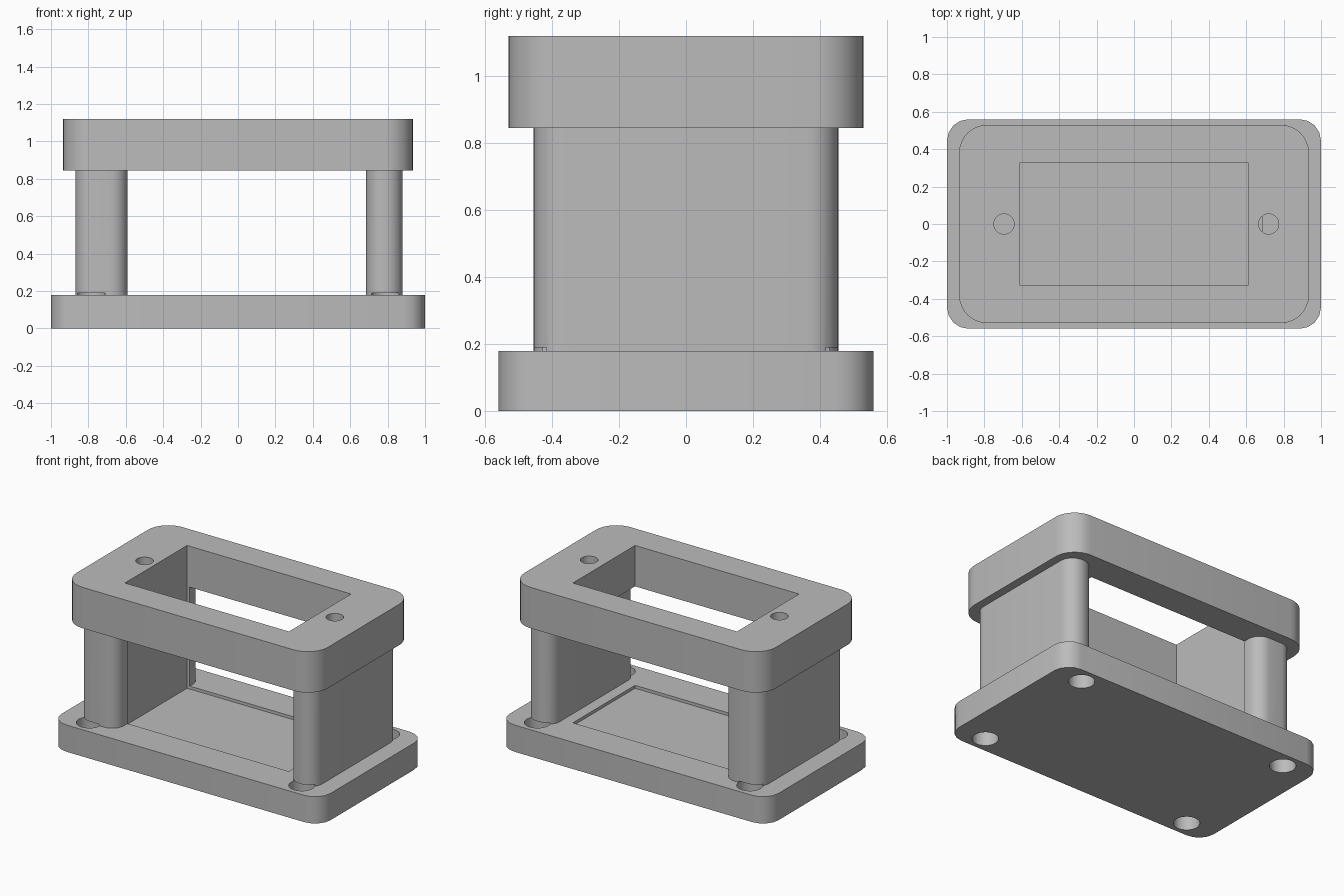
import bpy, bmesh
from math import cos, sin, pi

cube = bpy.data.objects.get("Cube")
if cube:
    bpy.data.objects.remove(cube, do_unlink=True)

grey = bpy.data.materials.new("plain grey")
grey.use_nodes = True
color = (0.5, 0.5, 0.5, 1)
grey.diffuse_color = color
grey.node_tree.nodes["Principled BSDF"].inputs["Base Color"].default_value = color


def prism(name, x0, x1, y, z0, z1, r=0.0, segs=6):
    """Upright block from x0 to x1, -y to y, with rounded vertical corners."""
    corners = [(x1 - r, y - r), (x0 + r, y - r), (x0 + r, r - y), (x1 - r, r - y)]
    outline = []
    for i, (cx, cy) in enumerate(corners):
        for k in range(segs + 1 if r else 1):
            a = pi / 2 * (i + k / segs)
            outline.append((cx + r * cos(a), cy + r * sin(a)))
    bm = bmesh.new()
    face = bm.faces.new([bm.verts.new((px, py, z0)) for px, py in outline])
    top = bmesh.ops.extrude_face_region(bm, geom=[face])["geom"]
    bmesh.ops.translate(bm, vec=(0, 0, z1 - z0),
                        verts=[v for v in top if isinstance(v, bmesh.types.BMVert)])
    bmesh.ops.recalc_face_normals(bm, faces=bm.faces)
    mesh = bpy.data.meshes.new(name)
    bm.to_mesh(mesh)
    bm.free()
    mesh.materials.append(grey)
    obj = bpy.data.objects.new(name, mesh)
    bpy.context.collection.objects.link(obj)
    return obj


def peg(name, x, y, r, z0, z1):
    """Round cutter standing at x, y."""
    obj = prism(name, -r, r, r, z0, z1, r * 0.999, 8)
    obj.location = (x, y, 0)
    return obj


# Main parts
base = prism("base_plate", -1, 1, 0.56, 0, 0.18, 0.115, 4)
top = prism("top_frame", -0.935, 0.935, 0.53, 0.845, 1.12, 0.15, 8)
left_wall = prism("left_wall", 0.685, 0.88, 0.455, 0.18, 0.845, 0.094, 8)
right_wall = prism("right_wall", -0.87, -0.59, 0.455, 0.18, 0.845, 0.09, 8)

# Cutters: central opening, corner bolt holes, top pin holes
opening = prism("opening_cutter", -0.61, 0.61, 0.33, 0.16, 1.3)
bolts = [peg("bolt_cutter", sx * 0.79, sy * 0.45, 0.08, -0.1, 0.19)
         for sx in (-1, 1) for sy in (-1, 1)]
pins = [peg("pin_cutter", x, 0, 0.054, 0.8, 1.3) for x in (-0.695, 0.72)]
cuts = {base: [opening] + bolts, top: [opening] + pins,
        left_wall: bolts[2:], right_wall: [opening] + bolts[:2]}

for part, cutters in cuts.items():
    bpy.ops.object.select_all(action="DESELECT")
    part.select_set(True)
    bpy.context.view_layer.objects.active = part
    for cutter in cutters:
        cutter.hide_render = True
        mod = part.modifiers.new("cut", "BOOLEAN")
        mod.operation = "DIFFERENCE"
        mod.solver = "EXACT"
        mod.object = cutter
        bpy.ops.object.modifier_apply(modifier=mod.name)
    bpy.ops.object.shade_smooth_by_angle()

for cutter in [opening] + bolts + pins:
    bpy.data.objects.remove(cutter, do_unlink=True)
